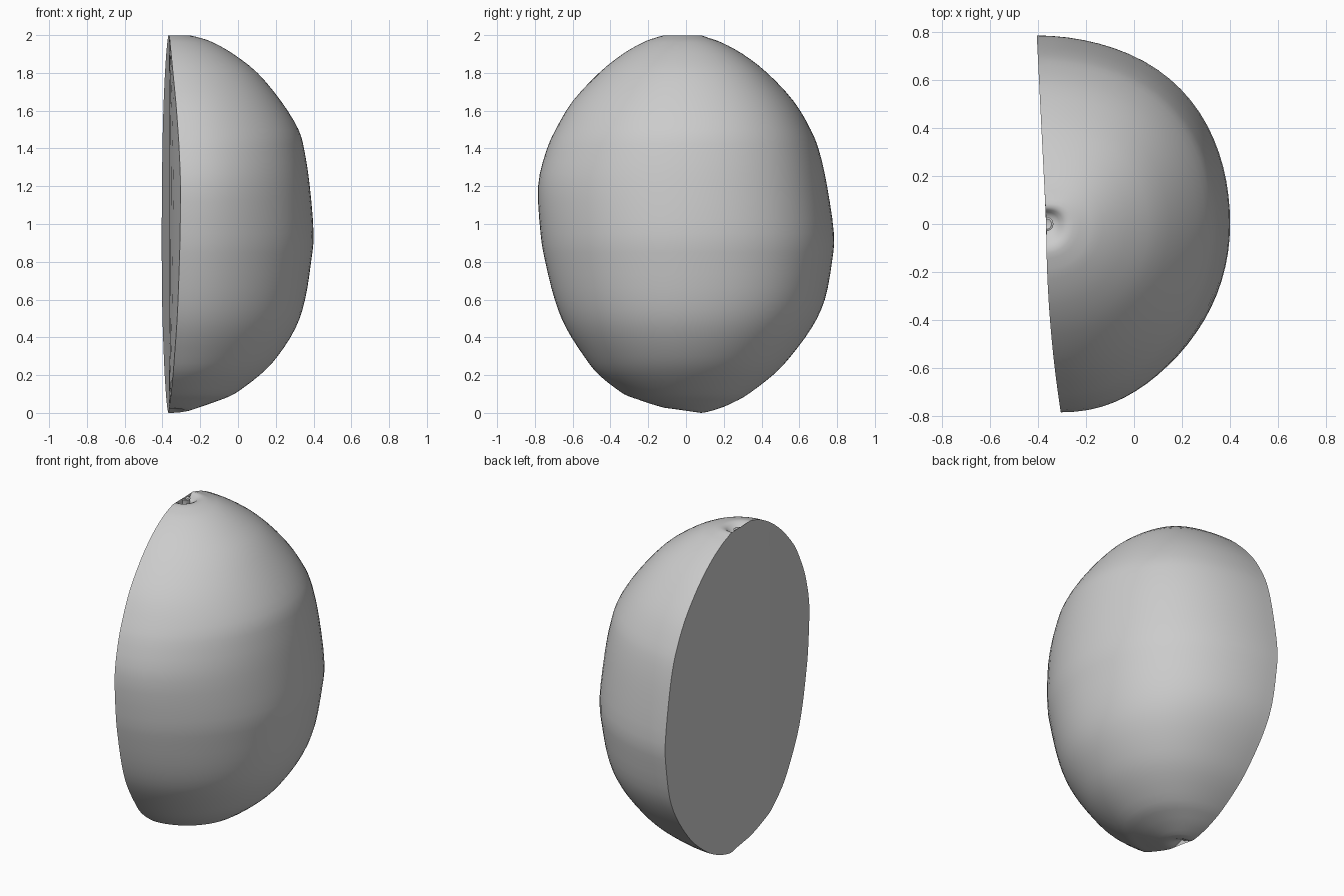
import bpy, bmesh, math

if "Cube" in bpy.data.objects:
    bpy.data.objects.remove(bpy.data.objects["Cube"])

AXIS_X = -0.365
STEPS, SEG, CAP = 3, 40, 10

# Outline rows from base to top: height, radius towards +y, +x and -y
ROWS = [
    (0.03, 0, 0, 0), (0.02, .03, .03, .03), (0.0, .08, .09, .09),
    (0.025, .18, .17, .17), (0.06, .26, .26, .25), (0.10, .33, .345, .33),
    (0.20, .46, .48, .46), (0.30, .555, .575, .54), (0.45, .665, .67, .635),
    (0.60, .735, .72, .695), (0.80, .773, .752, .745), (0.95, .783, .765, .77),
    (1.20, .747, .745, .783), (1.38, .707, .718, .742), (1.50, .66, .685, .69),
    (1.65, .57, .593, .60), (1.80, .43, .468, .46), (1.90, .30, .34, .335),
    (1.96, .19, .235, .23), (1.985, .12, .165, .165), (1.998, .07, .09, .10),
    (1.965, .04, .04, .04), (1.955, 0, 0, 0)]


def smooth_rows(rows, n):
    """Catmull-Rom interpolation between outline rows."""
    out = []
    for i in range(len(rows) - 1):
        p = [rows[max(0, min(len(rows) - 1, i + k))] for k in (-1, 0, 1, 2)]
        for s in range(n):
            t = s / n
            out.append([0.5 * (2 * b + (c - a) * t + (2 * a - 5 * b + 4 * c - d) * t * t
                               + (3 * b - a - 3 * c + d) * t ** 3) for a, b, c, d in zip(*p)])
    return out + [list(rows[-1])]


def cut_shift(y):
    """Slight warp of the cut face away from the axis plane."""
    return -0.05 * y if y > 0 else 0.06 * (y / 0.78) ** 2


def skin_point(row, a):
    z, back, side, front = [max(0, v) for v in row]
    w = math.sin(a) ** 2
    r = side * (1 - w) + (back if a > 0 else front) * w
    r *= 1 + (0.025 if a > 0 else 0.005) * math.sin(2 * a) ** 2
    y = r * math.sin(a)
    # The base sits slightly lower towards +y
    z += 0.012 * (1 - math.sin(a)) * max(0, 1 - z / 0.1)
    return (AXIS_X + r * math.cos(a) + cut_shift(y) * w ** 4, y, min(z, 2.0))


def add_grid(bm, grid):
    vs = [[bm.verts.new(p) for p in line] for line in grid]
    for a, b in zip(vs, vs[1:]):
        for j in range(len(a) - 1):
            bm.faces.new((a[j], a[j + 1], b[j + 1], b[j]))


def finish(bm, name, angle):
    bmesh.ops.remove_doubles(bm, verts=bm.verts, dist=0.0003)
    bmesh.ops.recalc_face_normals(bm, faces=bm.faces)
    me = bpy.data.meshes.new(name)
    bm.to_mesh(me)
    bm.free()
    ob = bpy.data.objects.new(name, me)
    bpy.context.collection.objects.link(ob)
    bpy.ops.object.select_all(action='DESELECT')
    ob.select_set(True)
    bpy.context.view_layer.objects.active = ob
    bpy.ops.object.shade_smooth_by_angle(angle=math.radians(angle))


# Half fruit: rounded skin closed by the cut face
rows = smooth_rows(ROWS, STEPS)
# Merge the rings at both poles to a single height
angles = [-math.pi / 2 + math.pi * j / SEG for j in range(SEG + 1)]
skin = [[skin_point(r, a) for a in angles] for r in rows]
skin[0] = [(AXIS_X, 0, 0.04)] * len(angles)
cut = []
for line in skin:
    (_, y0, z0), (_, y1, z1) = line[0], line[-1]
    ts = [k / CAP for k in range(CAP + 1)]
    cut.append([(AXIS_X + cut_shift(y0 + (y1 - y0) * t), y0 + (y1 - y0) * t,
                 z0 + (z1 - z0) * t) for t in ts])
bm = bmesh.new()
add_grid(bm, skin)
add_grid(bm, cut)
finish(bm, "half_fruit", 50)

# Half stem stub sitting in the top dimple
bm = bmesh.new()
stub = [(0, 1.93), (.028, 1.93), (.026, 1.97), (.03, 1.99), (.022, 1.993), (0, 1.985)]
add_grid(bm, [[(AXIS_X + r * math.cos(a), r * math.sin(a), z) for a in angles[::4]]
              for r, z in stub])
add_grid(bm, [[(AXIS_X, -r, z), (AXIS_X, r, z)] for r, z in stub])
finish(bm, "stem_stub", 40)
